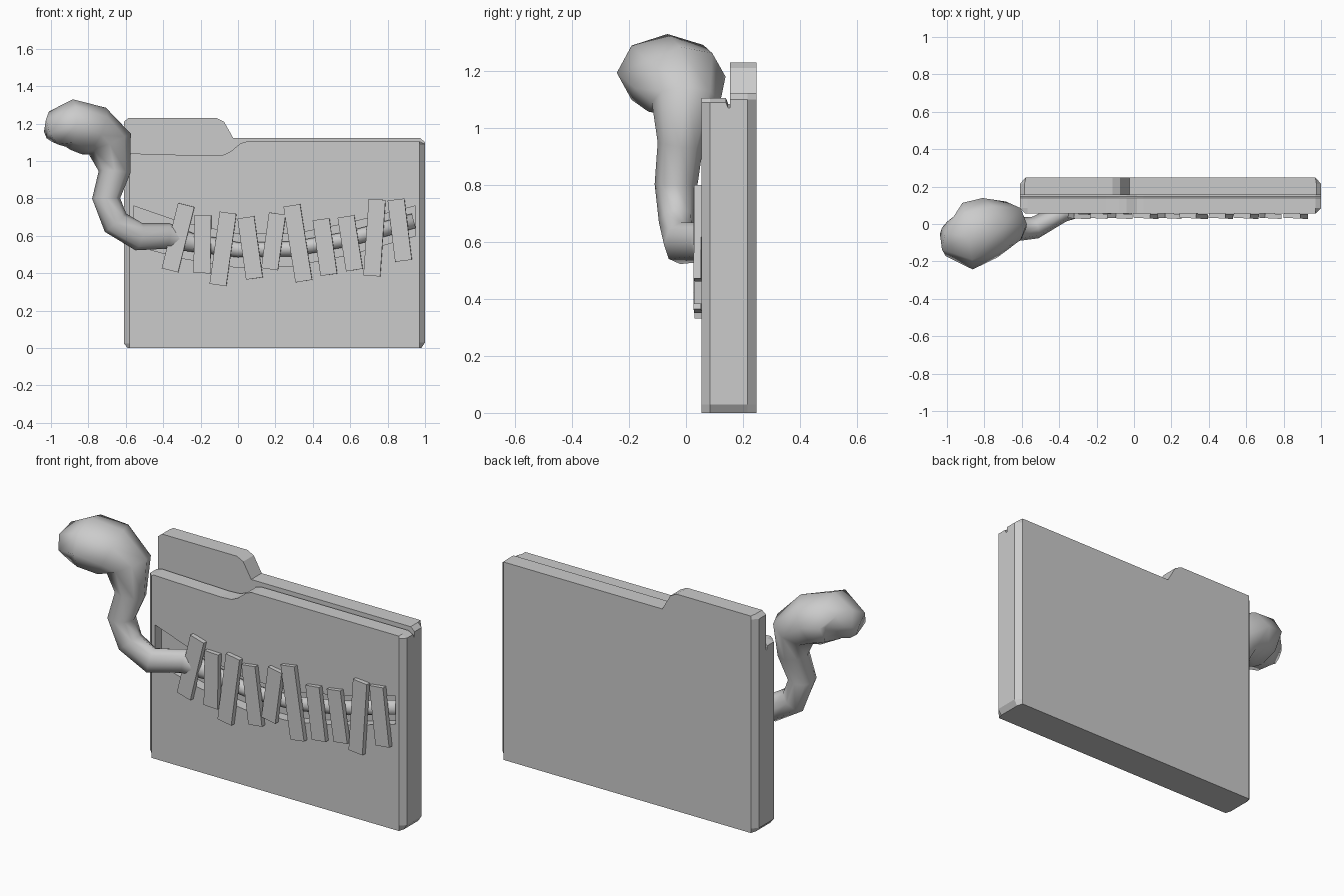
import bpy, bmesh, math
from mathutils import Vector

if "Cube" in bpy.data.objects:
    bpy.data.objects.remove(bpy.data.objects["Cube"])


def loft(name, rings, smooth=False):
    """Skin a list of equal-length point rings and cap both ends."""
    bm = bmesh.new()
    rows = [[bm.verts.new(p) for p in ring] for ring in rings]
    n = len(rows[0])
    for a, b in zip(rows, rows[1:]):
        for i in range(n):
            j = (i + 1) % n
            bm.faces.new((a[i], a[j], b[j], b[i]))
    bm.faces.new(rows[0])
    bm.faces.new(rows[-1][::-1])
    bmesh.ops.recalc_face_normals(bm, faces=bm.faces)
    mesh = bpy.data.meshes.new(name)
    bm.to_mesh(mesh)
    bm.free()
    for p in mesh.polygons:
        p.use_smooth = smooth
    ob = bpy.data.objects.new(name, mesh)
    bpy.context.collection.objects.link(ob)
    return ob


def ring(outline, y, inset=0.0, drop=0.0):
    """Outline at depth y; inset narrows the sides, drop lowers the top."""
    return [(min(max(x, -0.61 + inset), 1.0 - inset), y, z - (drop if z > 0.5 else 0))
            for x, z in outline]


# Folder covers: chamfered side edges, groove between the two
base = [(-0.61, 0.025), (-0.59, 0), (0.98, 0), (1.0, 0.03)]
front = base + [(1.0, 1.09), (0.97, 1.105), (0.05, 1.105), (0.015, 1.095), (-0.04, 1.05),
                (-0.08, 1.032), (-0.15, 1.028), (-0.57, 1.04), (-0.61, 1.03)]
back = base + [(1.0, 1.1), (0.975, 1.122), (-0.025, 1.122), (-0.075, 1.21),
               (-0.115, 1.23), (-0.585, 1.23), (-0.61, 1.21)]
cover = loft("front_cover", [ring(front, 0.055, 0.03), ring(front, 0.085), ring(front, 0.14),
                             ring(front, 0.148, drop=0.02), ring(front, 0.154, drop=0.02)])
loft("back_cover_with_tab", [ring(back, 0.154), ring(back, 0.215), ring(back, 0.248, 0.03)])

# Curved mouth cut into the front cover
mouth = [(-0.56, 0.76), (-0.3, 0.67), (0, 0.61), (0.3, 0.61), (0.6, 0.67), (0.95, 0.76),
         (0.95, 0.60), (0.6, 0.50), (0.3, 0.44), (0, 0.43), (-0.3, 0.48), (-0.56, 0.55)]
cutter = loft("mouth_cutter", [[(x, y, z) for x, z in mouth] for y in (0.0, 0.115)])
cutter.hide_render = True
mod = cover.modifiers.new("mouth", 'BOOLEAN')
mod.operation = 'DIFFERENCE'
mod.solver = 'EXACT'
mod.object = cutter
bpy.context.view_layer.objects.active = cover
bpy.ops.object.modifier_apply(modifier=mod.name)
bpy.data.objects.remove(cutter)

# Teeth: centre x, centre z, length, lean in degrees
teeth = [(-0.32, 0.59, 0.36, 14), (-0.19, 0.555, 0.31, 1), (-0.08, 0.53, 0.39, 8),
         (0.065, 0.535, 0.33, -8), (0.19, 0.57, 0.30, 8), (0.32, 0.56, 0.41, -9),
         (0.465, 0.54, 0.30, -8), (0.60, 0.56, 0.29, -9), (0.73, 0.59, 0.41, 4),
         (0.865, 0.63, 0.33, -7)]
for i, (x, z, length, lean) in enumerate(teeth):
    bpy.ops.mesh.primitive_cube_add(size=1, location=(x, 0.043, z),
                                    rotation=(0, math.radians(lean), math.radians(-3)))
    tooth = bpy.context.object
    tooth.name = f"tooth_{i + 1}"
    tooth.scale = (0.09, 0.026, length)

# Tongue: centre x, y, z, radius across the path, radius in depth
path = [(0.94, 0.09, 0.68, 0.04, 0.035), (0.6, 0.09, 0.585, 0.04, 0.035),
        (0.3, 0.09, 0.53, 0.04, 0.035), (0.0, 0.09, 0.525, 0.04, 0.035),
        (-0.25, 0.09, 0.565, 0.05, 0.04), (-0.38, 0.06, 0.60, 0.07, 0.05),
        (-0.53, -0.02, 0.595, 0.075, 0.06), (-0.655, -0.03, 0.67, 0.075, 0.065),
        (-0.705, -0.035, 0.80, 0.075, 0.075), (-0.66, -0.02, 0.94, 0.085, 0.08),
        (-0.685, 0.0, 1.09, 0.125, 0.12), (-0.77, -0.02, 1.16, 0.14, 0.165),
        (-0.89, -0.065, 1.195, 0.135, 0.18), (-0.965, -0.05, 1.17, 0.105, 0.13),
        (-0.995, -0.02, 1.145, 0.05, 0.06)]
pts = [Vector(p[:3]) for p in path]
rings = []
for i, (c, p) in enumerate(zip(pts, path)):
    t = (pts[min(i + 1, len(pts) - 1)] - pts[max(i - 1, 0)]).normalized()
    side = t.cross(Vector((0, 1, 0))).normalized()
    depth = side.cross(t)
    rings.append([c + side * p[3] * math.cos(a) + depth * p[4] * math.sin(a)
                  for a in (math.tau * k / 8 for k in range(8))])
loft("tongue", rings, smooth=True)
